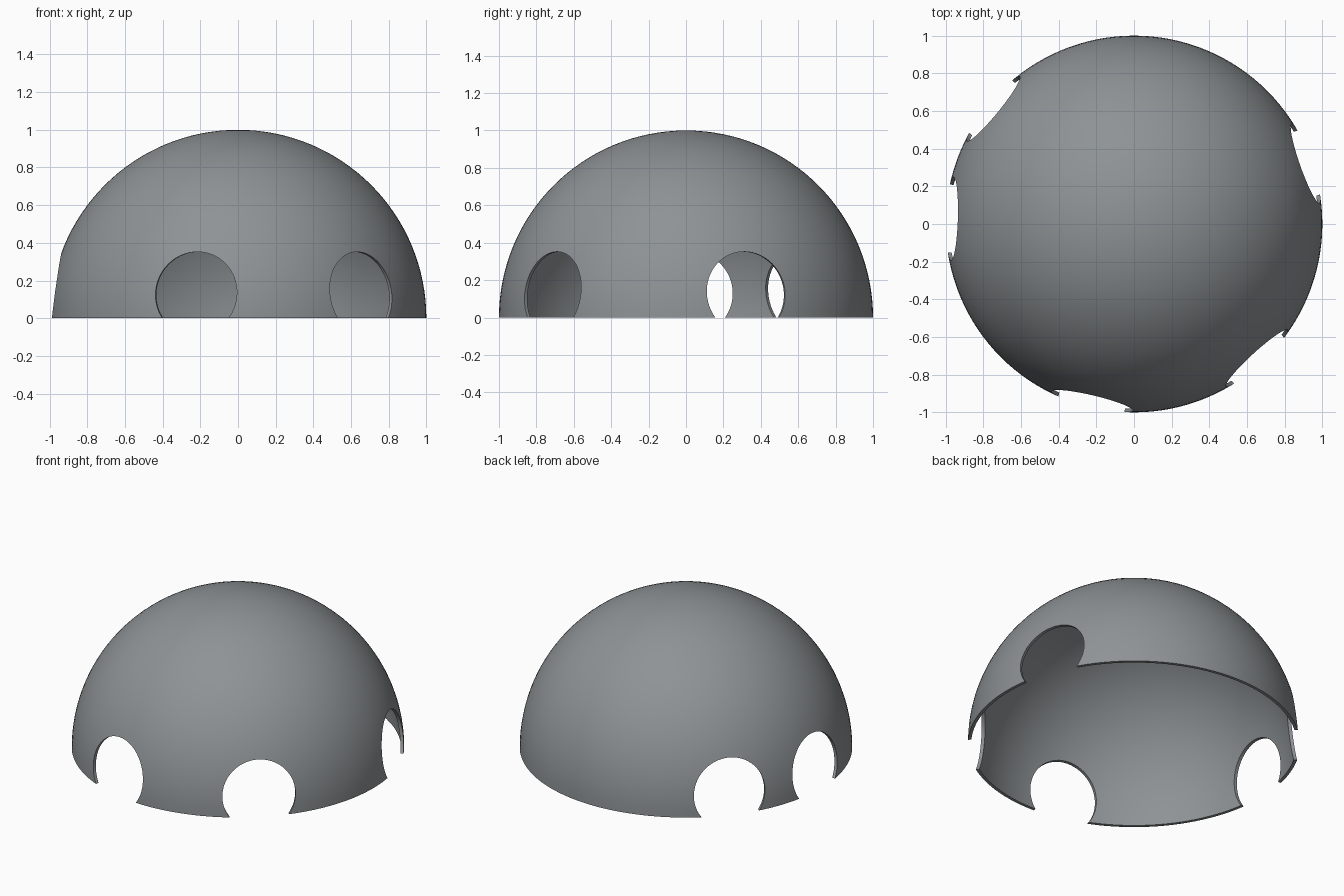
import bpy, bmesh
from math import sin, cos, pi, radians
from mathutils import Matrix

if "Cube" in bpy.data.objects:
    bpy.data.objects.remove(bpy.data.objects["Cube"])

OUTER, INNER = 1.0, 0.98
STEPS, SEGMENTS = 32, 128
HOLE_R, HOLE_Z = 0.222, 0.13
HOLE_ANGLES = [-103.3, -47.5, 19.4, 140.7, 178.3]


def make_object(name, bm):
    bmesh.ops.recalc_face_normals(bm, faces=bm.faces)
    mesh = bpy.data.meshes.new(name)
    bm.to_mesh(mesh)
    bm.free()
    obj = bpy.data.objects.new(name, mesh)
    bpy.context.collection.objects.link(obj)
    return obj


# Hollow dome: closed outer and inner quarter arcs spun around z
bm = bmesh.new()
arc = [i * pi / 2 / STEPS for i in range(STEPS + 1)]
profile = [(OUTER * cos(a), OUTER * sin(a)) for a in reversed(arc)]
profile += [(INNER * cos(a), INNER * sin(a)) for a in arc]
verts = [bm.verts.new((r, 0, z)) for r, z in profile]
edges = [bm.edges.new(pair) for pair in zip(verts, verts[1:])]
bmesh.ops.spin(bm, geom=verts + edges, cent=(0, 0, 0), axis=(0, 0, 1),
               angle=2 * pi, steps=SEGMENTS)
bmesh.ops.remove_doubles(bm, verts=bm.verts, dist=1e-4)
dome = make_object("dome_shell", bm)

grey = bpy.data.materials.new("slate grey")
grey.diffuse_color = (0.27, 0.29, 0.30, 1)
grey.use_nodes = True
grey.node_tree.nodes["Principled BSDF"].inputs["Base Color"].default_value = grey.diffuse_color
dome.data.materials.append(grey)

# Round doorways: horizontal cylinders pointing outwards through the wall
bm = bmesh.new()
for angle in HOLE_ANGLES:
    place = (Matrix.Rotation(radians(angle), 4, 'Z')
             @ Matrix.Translation((0.95, 0, HOLE_Z))
             @ Matrix.Rotation(pi / 2, 4, 'Y'))
    bmesh.ops.create_cone(bm, cap_ends=True, segments=64, radius1=HOLE_R,
                          radius2=HOLE_R, depth=0.5, matrix=place)
cutter = make_object("doorway_cutter", bm)
cutter.hide_render = True

bpy.context.view_layer.objects.active = dome
dome.select_set(True)
cut = dome.modifiers.new("doorways", 'BOOLEAN')
cut.operation = 'DIFFERENCE'
cut.solver = 'EXACT'
cut.object = cutter
bpy.ops.object.modifier_apply(modifier=cut.name)
bpy.data.objects.remove(cutter)

# Smooth wall with crisp rims
bpy.ops.object.shade_smooth_by_angle(angle=radians(30))
